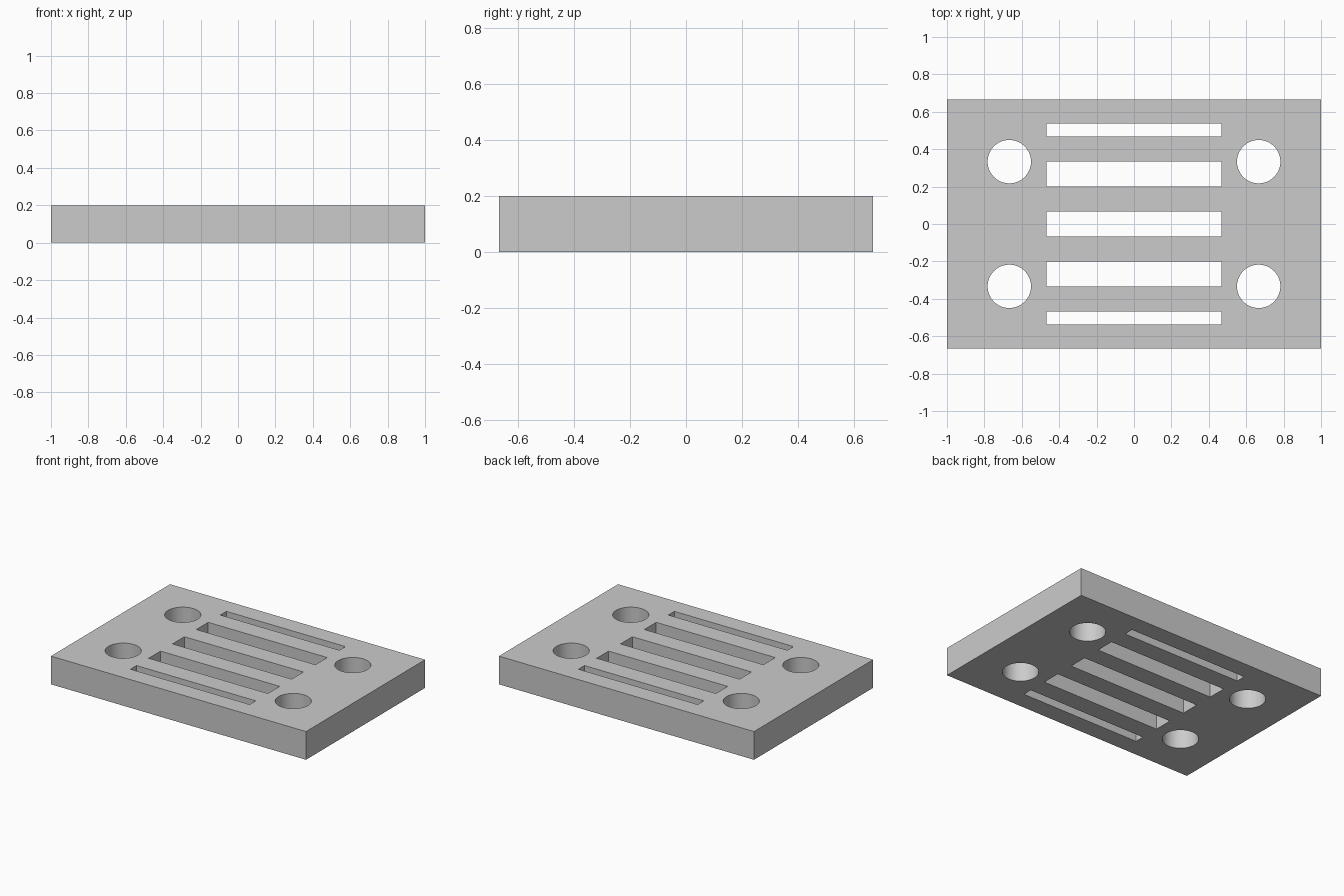
import bpy

# Remove the default cube
default = bpy.data.objects.get("Cube")
if default:
    bpy.data.objects.remove(default, do_unlink=True)

LENGTH, DEPTH, HEIGHT = 2.0, 4 / 3, 0.2

# Plain grey material
grey = bpy.data.materials.new("light_grey")
grey.use_nodes = True
colour = (0.6, 0.6, 0.6, 1)
grey.diffuse_color = colour
grey.node_tree.nodes["Principled BSDF"].inputs["Base Color"].default_value = colour


def box(name, size, y=0):
    bpy.ops.mesh.primitive_cube_add(size=1, location=(0, y, HEIGHT / 2))
    obj = bpy.context.object
    obj.name = name
    obj.scale = size
    bpy.ops.object.transform_apply(location=False, rotation=False, scale=True)
    obj.data.materials.append(grey)
    return obj


# Solid plate
plate = box("slotted_plate", (LENGTH, DEPTH, HEIGHT))

# Slot cutters: three wide, two narrow at the edges
cutters = []
for y, width in ((-0.503, 0.068), (-0.267, 0.133), (0, 0.133),
                 (0.267, 0.133), (0.503, 0.068)):
    cutters.append(box("slot_cutter", (0.934, width, HEIGHT * 2), y))

# Round bolt hole cutters
for x in (-2 / 3, 2 / 3):
    for y in (-1 / 3, 1 / 3):
        bpy.ops.mesh.primitive_cylinder_add(
            vertices=64, radius=0.116, depth=HEIGHT * 2,
            location=(x, y, HEIGHT / 2))
        hole = bpy.context.object
        hole.name = "bolt_hole_cutter"
        hole.data.materials.append(grey)
        cutters.append(hole)

# Cut every opening through the plate, then discard the cutters
bpy.ops.object.select_all(action="DESELECT")
plate.select_set(True)
bpy.context.view_layer.objects.active = plate
for cutter in cutters:
    cutter.hide_render = True
    cut = plate.modifiers.new("opening", "BOOLEAN")
    cut.operation = "DIFFERENCE"
    cut.solver = "EXACT"
    cut.object = cutter
    bpy.ops.object.modifier_apply(modifier=cut.name)
    bpy.data.objects.remove(cutter, do_unlink=True)

# Smooth hole walls, crisp edges
bpy.ops.object.shade_smooth_by_angle(angle=0.5)
